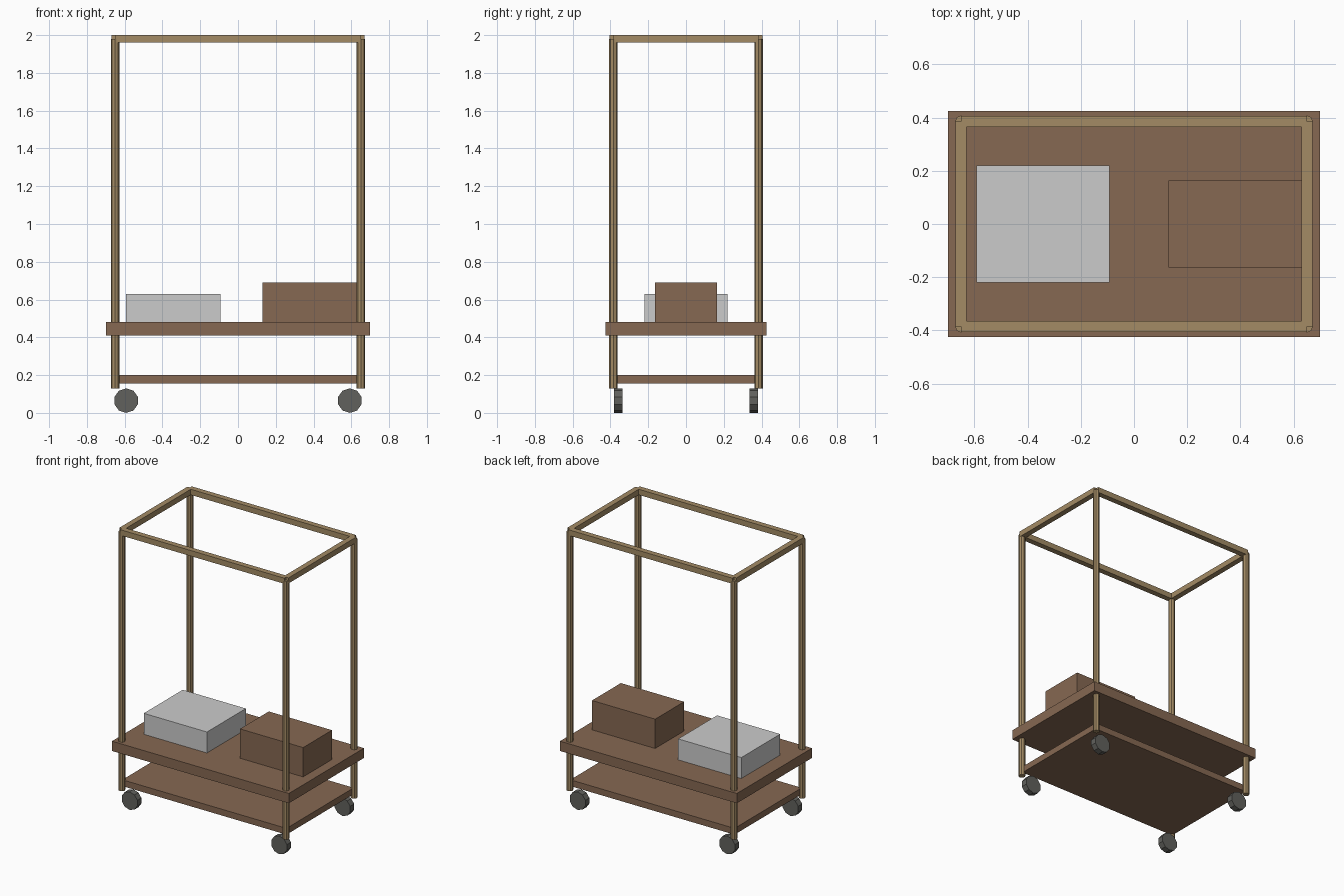
import bpy
from math import pi

if "Cube" in bpy.data.objects:
    bpy.data.objects.remove(bpy.data.objects["Cube"])


def material(name, rgb):
    m = bpy.data.materials.new(name)
    m.diffuse_color = (*rgb, 1)
    m.use_nodes = True
    m.node_tree.nodes["Principled BSDF"].inputs["Base Color"].default_value = m.diffuse_color
    return m


wood = material("brown_wood", (0.24, 0.14, 0.085))
brass = material("brass", (0.37, 0.26, 0.13))
rubber = material("dark_rubber", (0.12, 0.12, 0.11))


def finish(name, mat):
    ob = bpy.context.object
    ob.name = name
    if mat:
        ob.data.materials.append(mat)


def box(name, x, y, z, mat=None):
    """Box from (min, max) ranges on each axis."""
    bpy.ops.mesh.primitive_cube_add(size=1, location=[sum(r) / 2 for r in (x, y, z)])
    bpy.context.object.scale = [r[1] - r[0] for r in (x, y, z)]
    bpy.ops.object.transform_apply(location=False, rotation=False, scale=True)
    finish(name, mat)


def cylinder(name, sides, radius, depth, loc, mat, rot=(0, 0, 0)):
    bpy.ops.mesh.primitive_cylinder_add(vertices=sides, radius=radius, depth=depth,
                                        location=loc, rotation=rot)
    finish(name, mat)


PX, PY = 0.65, 0.385   # post centres
R = 0.02               # half thickness of the top rails

# Platform and lower shelf
box("deck", (-0.7, 0.7), (-0.425, 0.425), (0.41, 0.48), wood)
box("lower_shelf", (-0.65, 0.65), (-0.38, 0.38), (0.155, 0.2), wood)

# Luggage
box("grey_suitcase", (-0.592, -0.092), (-0.22, 0.22), (0.48, 0.63))
box("brown_suitcase", (0.13, 0.63), (-0.163, 0.163), (0.48, 0.69), wood)

# Posts and wheels at the four corners
for sx, side in ((-1, "left"), (1, "right")):
    for sy, end in ((-1, "front"), (1, "back")):
        cylinder(f"{end}_{side}_post", 8, 0.0225, 1.85, (sx * PX, sy * PY, 1.055), brass)
        cylinder(f"{end}_{side}_wheel", 10, 0.065, 0.045,
                 (sx * 0.592, sy * 0.358, 0.065), rubber, (pi / 2, 0, 0))

# Top rails
for s, end, side in ((-1, "front", "left"), (1, "back", "right")):
    box(f"{end}_top_rail", (-PX, PX), (s * PY - R, s * PY + R), (1.96, 2.0), brass)
    box(f"{side}_top_rail", (s * PX - R, s * PX + R), (-PY, PY), (1.96, 2.0), brass)
